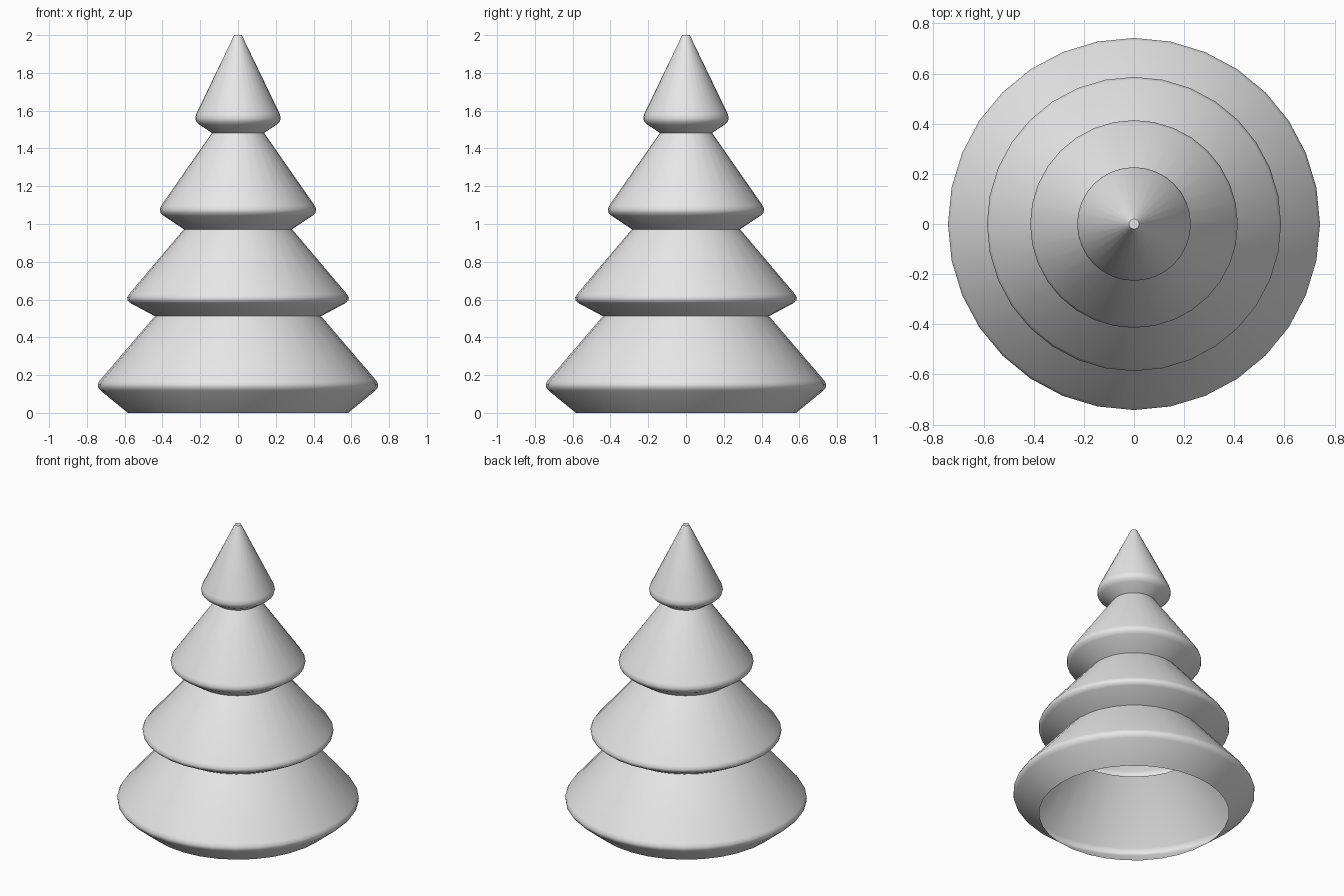
import bpy
import bmesh
import math
from mathutils import Vector

cube = bpy.data.objects.get("Cube")
if cube:
    bpy.data.objects.remove(cube, do_unlink=True)

SIDES = 32

# One plain colour for the whole tree
grey = bpy.data.materials.new("light_grey")
grey.use_nodes = True
colour = (0.8, 0.8, 0.8, 1.0)
grey.diffuse_color = colour
grey.node_tree.nodes["Principled BSDF"].inputs["Base Color"].default_value = colour

# (radius, height) of each neck, from the open base to the tip
necks = [(0.583, 0.0), (0.44, 0.512), (0.286, 0.972), (0.138, 1.482), (0.02, 2.0)]
# (radius, height) of the unrounded brim corner above each neck
brims = [(0.757, 0.142), (0.602, 0.599), (0.428, 1.066), (0.238, 1.548)]


def rounded(low, corner, high, size=0.04, steps=3):
    """Points that round off the corner between two straight runs."""
    a = corner + (low - corner).normalized() * size
    b = corner + (high - corner).normalized() * size
    points = []
    for i in range(steps + 1):
        t = i / steps
        points.append(a * (1 - t) ** 2 + corner * 2 * t * (1 - t) + b * t * t)
    return points


# Profile of the hollow shell, tier by tier
profile = []
for i, brim in enumerate(brims):
    low, high = Vector(necks[i]), Vector(necks[i + 1])
    profile += [low] + rounded(low, Vector(brim), high)
profile.append(Vector(necks[-1]))

# Turn the profile around the vertical axis
bm = bmesh.new()
rings = []
for r, z in profile:
    ring = []
    for k in range(SIDES):
        angle = 2 * math.pi * k / SIDES
        ring.append(bm.verts.new((r * math.cos(angle), r * math.sin(angle), z)))
    rings.append(ring)
for lower, upper in zip(rings, rings[1:]):
    for k in range(SIDES):
        n = (k + 1) % SIDES
        bm.faces.new((lower[k], lower[n], upper[n], upper[k]))
bm.faces.new(rings[-1])  # small flat tip; the base stays open

mesh = bpy.data.meshes.new("tree_tiers")
bm.to_mesh(mesh)
bm.free()
mesh.materials.append(grey)
tree = bpy.data.objects.new("tree_tiers", mesh)
bpy.context.collection.objects.link(tree)

# Smooth brims, sharp creases between tiers
bpy.ops.object.select_all(action="DESELECT")
tree.select_set(True)
bpy.context.view_layer.objects.active = tree
bpy.ops.object.shade_smooth_by_angle(angle=math.radians(50))
